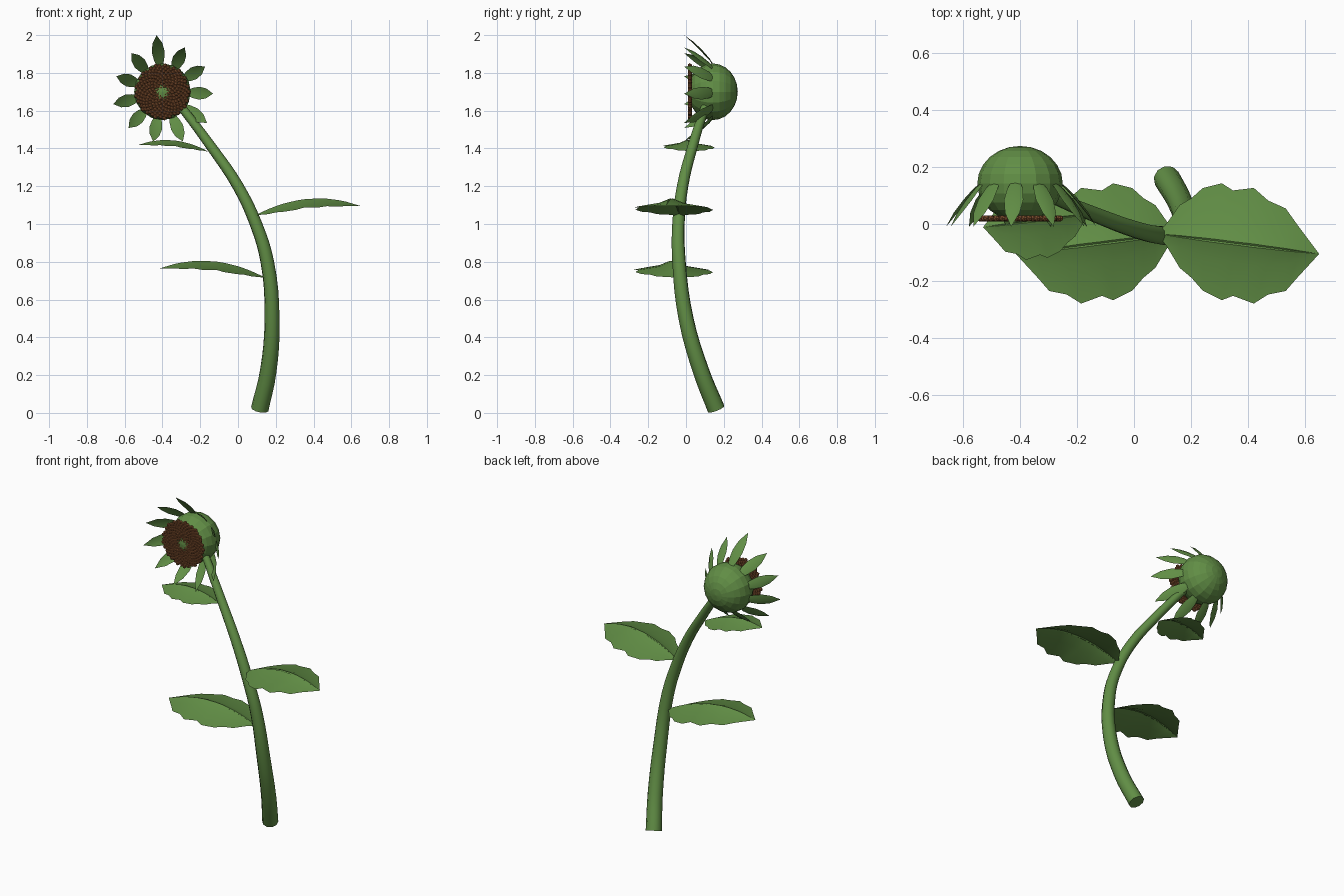
import bpy
import bmesh
import math
from mathutils import Vector, Matrix

cube = bpy.data.objects.get("Cube")
if cube:
    bpy.data.objects.remove(cube, do_unlink=True)


def make_material(name, color):
    mat = bpy.data.materials.new(name)
    mat.use_nodes = True
    mat.diffuse_color = (*color, 1)
    mat.node_tree.nodes["Principled BSDF"].inputs["Base Color"].default_value = (*color, 1)
    return mat


GREEN = make_material("leaf green", (0.12, 0.27, 0.06))
BROWN = make_material("seed brown", (0.23, 0.085, 0.03))


def add_object(name, data, mat):
    obj = bpy.data.objects.new(name, data)
    bpy.context.collection.objects.link(obj)
    data.materials.append(mat)
    return obj


def finish(name, bm, mat, smooth_angle=None):
    bmesh.ops.recalc_face_normals(bm, faces=bm.faces)
    mesh = bpy.data.meshes.new(name)
    bm.to_mesh(mesh)
    bm.free()
    obj = add_object(name, mesh, mat)
    if smooth_angle:
        smooth(obj, smooth_angle)
    return obj


def smooth(obj, angle):
    bpy.ops.object.select_all(action='DESELECT')
    obj.select_set(True)
    bpy.context.view_layer.objects.active = obj
    bpy.ops.object.shade_smooth_by_angle(angle=math.radians(angle))


def skin(bm, rows):
    """Join rows of points into a sheet of quads."""
    grid = [[bm.verts.new(p) for p in row] for row in rows]
    for a, b in zip(grid, grid[1:]):
        for i in range(len(a) - 1):
            bm.faces.new((a[i], a[i + 1], b[i + 1], b[i]))
    bmesh.ops.remove_doubles(bm, verts=bm.verts, dist=0.0005)


# Stem: tapering curved tube (x, y, z, radius)
STEM = [(0.115, 0.16, 0.02, 0.047), (0.16, 0.08, 0.22, 0.044),
        (0.18, 0.0, 0.5, 0.04), (0.155, -0.037, 0.8, 0.036),
        (0.095, -0.04, 1.0, 0.033), (0.0, -0.018, 1.2, 0.03),
        (-0.135, 0.032, 1.4, 0.027), (-0.285, 0.095, 1.6, 0.023),
        (-0.35, 0.125, 1.68, 0.021)]
curve = bpy.data.curves.new("stem", 'CURVE')
curve.dimensions = '3D'
curve.bevel_depth = 1
curve.bevel_resolution = 3
curve.resolution_u = 4
curve.use_fill_caps = True
spline = curve.splines.new('BEZIER')
spline.bezier_points.add(len(STEM) - 1)
for point, (x, y, z, r) in zip(spline.bezier_points, STEM):
    point.co = (x, y, z)
    point.radius = r
    point.handle_left_type = point.handle_right_type = 'AUTO'
stem = add_object("stem", curve, GREEN)
bpy.ops.object.select_all(action='DESELECT')
stem.select_set(True)
bpy.context.view_layer.objects.active = stem
bpy.ops.object.convert(target='MESH')
smooth(bpy.context.view_layer.objects.active, 50)

# Leaves: toothed outline (distance along, half width), arched and folded at the rib
OUTLINE = [(0, 0.01), (0.05, 0.045), (0.125, 0.11), (0.2, 0.14), (0.27, 0.18),
           (0.39, 0.205), (0.46, 0.185), (0.59, 0.203), (0.68, 0.165),
           (0.79, 0.145), (0.86, 0.095), (1, 0)]
FOLD = [(-1, 0.05), (-0.35, 0.028), (-0.03, 0.002), (0, 0.006),
        (0.03, 0.002), (0.35, 0.028), (1, 0.05)]


def leaf(name, base, side, scale):
    bm = bmesh.new()
    rows = []
    for u, w in OUTLINE:
        rib = Vector((0.56 * u, -0.07 * u, 0.31 * u - 0.26 * u * u))
        rows.append([rib + Vector((0, t * w, -drop * w / 0.2)) for t, drop in FOLD])
    skin(bm, rows)
    bm.transform(Matrix.Translation(base) @ Matrix.Diagonal((side * scale, scale, scale, 1)))
    finish(name, bm, GREEN, 35)


leaf("lower_leaf", (0.145, -0.035, 0.715), -1, 1)
leaf("middle_leaf", (0.09, -0.035, 1.045), 1, 1)
leaf("upper_leaf", (-0.16, 0.035, 1.385), -1, 0.66)

# Flower head: faceted bulb behind the seed disc
HEAD = Vector((-0.4, 0.142, 1.7))
bm = bmesh.new()
bmesh.ops.create_uvsphere(bm, u_segments=16, v_segments=12, radius=0.15)
bm.transform(Matrix.Translation(HEAD) @ Matrix.Diagonal((1, 0.88, 1, 1))
             @ Matrix.Rotation(math.pi / 2, 4, 'X'))
finish("flower_bulb", bm, GREEN)

# Seeds: small balls packed in a golden spiral
SEEDS = 240
bm = bmesh.new()
for i in range(SEEDS):
    a = i * math.pi * (3 - math.sqrt(5))
    r = 0.142 * math.sqrt((i + 0.5) / SEEDS)
    place = Vector((HEAD.x + r * math.cos(a), 0.02, HEAD.z + r * math.sin(a)))
    bmesh.ops.create_icosphere(bm, subdivisions=1, radius=0.0125 if r > 0.03 else 0.01,
                               matrix=Matrix.Translation(place))
finish("seed_disc", bm, BROWN)

# Sepals: pointed, ridged blades curving forward around the head (radius, y, half width)
BLADE = [(0.13, 0.155, 0.012), (0.168, 0.125, 0.027), (0.205, 0.085, 0.034),
         (0.24, 0.04, 0.026), (0.268, -0.01, 0)]
REACH = [1.12, 0.98, 0.98, 1, 1.07, 1.06, 1, 0.98, 1, 0.96, 0.98]
for i, reach in enumerate(REACH):
    a = math.radians(96) - i * math.tau / len(REACH)
    out = Vector((math.cos(a), 0, math.sin(a)))
    across = Vector((-math.sin(a), 0, math.cos(a)))
    rows = []
    for r, y, w in BLADE:
        radius = 0.13 + (r - 0.13) * (1 + (reach - 1) * 2)
        spine = Vector((HEAD.x, y, HEAD.z)) + out * radius
        rows.append([spine + across * w * t - out * abs(t) * w * 0.3 for t in (-1, 0, 1)])
    bm = bmesh.new()
    skin(bm, rows)
    finish("sepal_%d" % (i + 1), bm, GREEN, 40)
